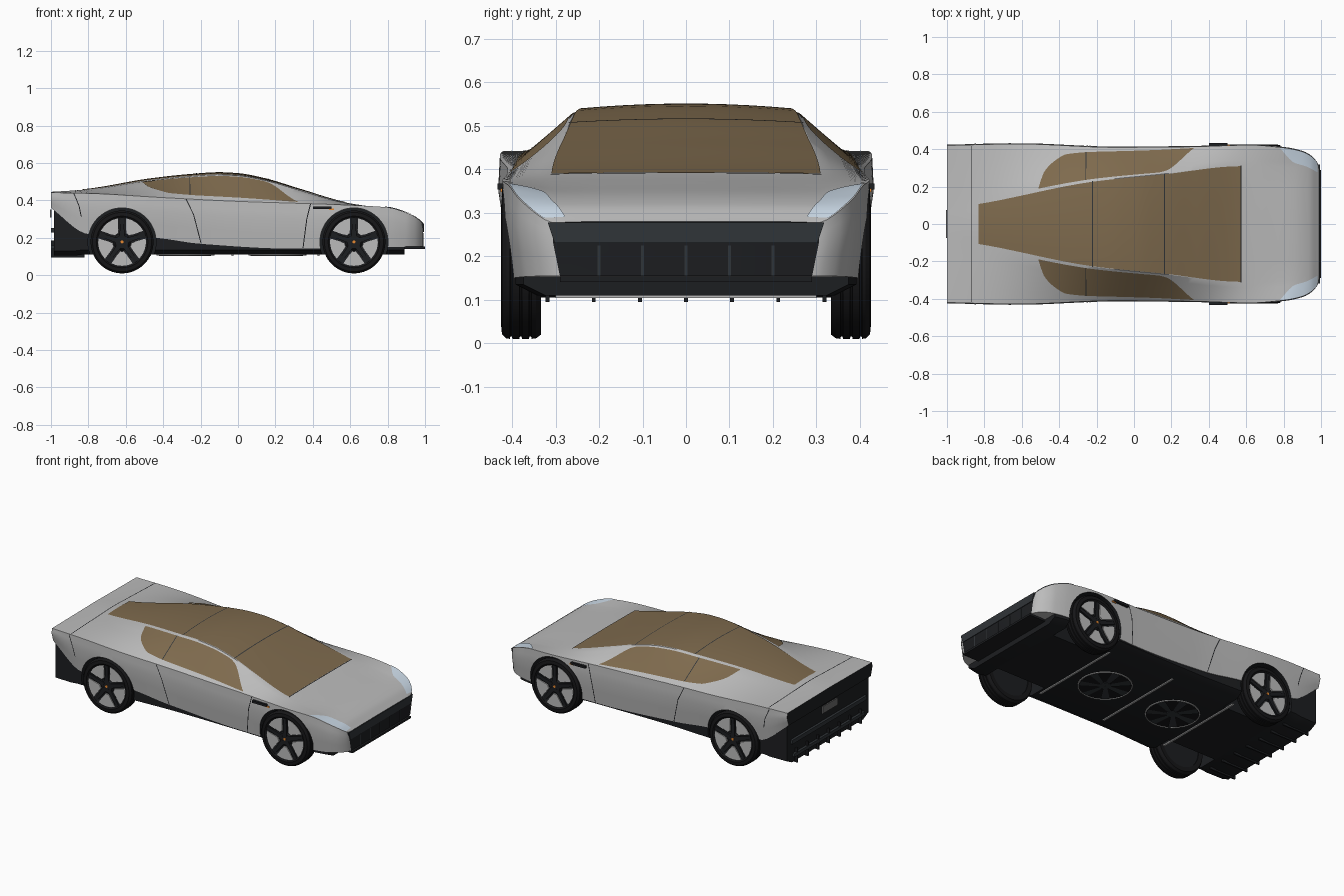
import bpy, bmesh
from math import sin, cos, pi, radians
from mathutils import Vector

if "Cube" in bpy.data.objects:
    bpy.data.objects.remove(bpy.data.objects["Cube"])

def mat(name, c):
    m = bpy.data.materials.new(name)
    m.diffuse_color = (*c, 1)
    m.use_nodes = True
    m.node_tree.nodes["Principled BSDF"].inputs["Base Color"].default_value = m.diffuse_color
    return m

BLACK = mat("black_trim", (.012, .013, .015))
DARK = mat("dark_visor", (.03, .035, .04))
TYRE = mat("tyre_rubber", (.008, .008, .009))
GLASS = mat("bronze_glass", (.21, .145, .075))
LAMP = mat("headlight_lens", (.6, .7, .8))
PAINT = mat("silver_paint", (.5, .5, .5))
AMBER = mat("amber_lamp", (.8, .25, .03))

def curve(*p):
    """Monotone smooth interpolation through (x, value) points."""
    d = [(b[1] - a[1]) / (b[0] - a[0]) for a, b in zip(p, p[1:])]
    t = [d[0]] + [2*a*b/(a + b) if a*b > 0 else 0 for a, b in zip(d, d[1:])] + [d[-1]]
    def f(x):
        x = min(max(x, p[0][0]), p[-1][0])
        i = max(k for k in range(len(d)) if p[k][0] <= x)
        h = p[i+1][0] - p[i][0]
        s = (x - p[i][0]) / h
        return ((2*s**3 - 3*s*s + 1)*p[i][1] + (s**3 - 2*s*s + s)*h*t[i]
                + (3*s*s - 2*s**3)*p[i+1][1] + (s**3 - s*s)*h*t[i+1])
    return f

def build(name, verts, faces, mats=(), smooth=True, fix=True):
    me = bpy.data.meshes.new(name)
    me.from_pydata([tuple(v) for v in verts], [], faces)
    for m in mats:
        me.materials.append(m)
    if fix:
        bm = bmesh.new(); bm.from_mesh(me)
        bmesh.ops.recalc_face_normals(bm, faces=bm.faces)
        bm.to_mesh(me); bm.free()
    ob = bpy.data.objects.new(name, me)
    bpy.context.collection.objects.link(ob)
    if smooth:
        shade(ob)
    return ob

def shade(ob):
    bpy.ops.object.select_all(action='DESELECT')
    ob.select_set(True)
    bpy.context.view_layer.objects.active = ob
    bpy.ops.object.shade_smooth_by_angle(angle=radians(28))

def boxes(name, items, m):
    """Several (centre, size) boxes in one object."""
    V, F = [], []
    for c, s in items:
        n = len(V)
        V += [[c[k] + s[k]*(((i >> k) & 1) - .5) for k in range(3)] for i in range(8)]
        F += [[n + j for j in q] for q in ((0, 1, 3, 2), (4, 6, 7, 5), (0, 4, 5, 1), (2, 3, 7, 6), (0, 2, 6, 4), (1, 5, 7, 3))]
    return build(name, V, F, [m] if m else [], smooth=False)

# Body lines: roof centre, roof rail, shoulder and sill along x
zt = curve((-1, .446), (-.83, .457), (-.47, .515), (-.26, .538), (-.1, .548), (.0, .543), (.14, .517),
           (.33, .46), (.57, .39), (.72, .366), (.86, .345), (.94, .318), (.99, .28))
yr = curve((-1, .085), (-.83, .108), (-.22, .228), (.16, .268), (.57, .312), (.9, .3), (.99, .27))
drop = curve((-1, .001), (-.5, .008), (-.1, .011), (.2, .008), (.57, .003), (.99, .001))
ys = curve((-1, .42), (-.62, .428), (-.1, .41), (.3, .413), (.62, .422), (.8, .408), (.9, .387), (.95, .36), (.98, .325), (.99, .302))
zs = curve((-1, .442), (-.8, .438), (-.4, .415), (0, .395), (.57, .376), (.8, .363), (.9, .335), (.95, .31), (.99, .275))
zb = curve((-1, .36), (-.8, .22), (-.44, .2), (-.2, .168), (.3, .142), (.8, .15), (.99, .155))

def surf(x, u):
    """Point on the body: |u| 0 centre, 1 rail, 2 shoulder, 3 mid side, 4 sill."""
    a = abs(u)
    s, h = ys(x), zs(x)
    P = [(0, 0), (yr(x), zt(x) - drop(x)), (s, h), (s + .004, h - .35*(h - zb(x))), (s - .012, zb(x))]
    if a <= 1:
        y, z = a*P[1][0], zt(x) - drop(x)*a*a
    else:
        i = min(int(a), 3)
        y, z = (P[i][k] + (P[i+1][k] - P[i][k])*(a - i) for k in (0, 1))
    return Vector((x, y if u >= 0 else -y, z))

def patch(name, fns, m, n=40, k=8, off=.003):
    """Thin skins following the body; each fn maps (s, t) to (x, u)."""
    V, F = [], []
    for f in fns:
        b = len(V)
        for i in range(n + 1):
            for j in range(k + 1):
                x, u = f(i/n, j/k)
                e = .002
                nrm = (surf(x + e, u) - surf(x - e, u)).cross(surf(x, u + e) - surf(x, u - e)).normalized()
                V.append(surf(x, u) + nrm*off)
        F += [[b + i*(k+1) + j, b + (i+1)*(k+1) + j, b + (i+1)*(k+1) + j + 1, b + i*(k+1) + j + 1]
              for i in range(n) for j in range(k)]
    return build(name, V, F, [m], fix=False)

def loft(name, rings, mats, capmat=0):
    n = len(rings[0])
    V = [v for r in rings for v in r]
    F = [[i*n + j, i*n + (j+1) % n, (i+1)*n + (j+1) % n, (i+1)*n + j] for i in range(len(rings)-1) for j in range(n)]
    F += [list(range(n)), [len(V) - n + j for j in range(n)]]
    ob = build(name, V, F, mats, smooth=False)
    for p in ob.data.polygons[-2:]:
        p.material_index = capmat
    return ob

# Painted shell and black lower tub
xs = [-1 + i*.03 for i in range(61)] + [.83 + i*.01 for i in range(17)]
us = [-4, -3.5, -3, -2.5, -2, -1.75, -1.5, -1.25, -1, -.66, -.33]
us = us + [0] + [-u for u in reversed(us)]
body = loft("body_shell", [[surf(x, u) for u in us] for x in xs], [PAINT, BLACK], 1)
def tub_ring(x):
    w, b = ys(x) - .016, .11 if x > -.85 else .105
    half = [(w, zb(x) + .02), (w, b + .025), (w - .05, b)]
    return [(x, y, z) for y, z in half] + [(x, -y, z) for y, z in reversed(half)]
tub = loft("lower_tub", [tub_ring(-.985 + i*.0375) for i in range(51)], [BLACK, BLACK])

# Wheel arches cut from both
V, F = [], []
for wx in (-.62, .62):
    for s in (-1, 1):
        b = len(V)
        V += [(wx + .182*cos(2*pi*i/64), s*y, .178 + .182*sin(2*pi*i/64)) for y in (.24, .6) for i in range(64)]
        F += [[b + i, b + (i+1) % 64, b + 64 + (i+1) % 64, b + 64 + i] for i in range(64)]
        F += [list(range(b, b + 64)), list(range(b + 64, b + 128))]
cutter = build("arch_cutter", V, F, [PAINT, BLACK], smooth=False)
cutter.hide_render = True
for p in cutter.data.polygons:
    p.material_index = 1
for ob in (body, tub):
    md = ob.modifiers.new("arches", 'BOOLEAN')
    md.operation, md.solver, md.object = 'DIFFERENCE', 'EXACT', cutter
    bpy.context.view_layer.objects.active = ob
    bpy.ops.object.modifier_apply(modifier=md.name)
    shade(ob)
bpy.data.objects.remove(cutter)

# Glass: one long roof panel and two side windows
patch("roof_glass", [lambda s, t: (-.83 + 1.4*s, 1.98*t - .99)], GLASS, 60, 10)
lo = curve((-.51, 1.06), (.13, 1.06), (.17, 1.1), (.32, 1.92))
hi = curve((-.51, 1.08), (-.48, 1.4), (-.42, 1.64), (-.36, 1.78), (-.2, 1.85), (.1, 1.88), (.32, 1.93))
def span(x0, x1, a, b):
    def right(s, t):
        x = x0 + (x1 - x0)*s
        return x, a(x) + (b(x) - a(x))*t
    def left(s, t):
        x, u = right(s, 1 - t)
        return x, -u
    return [right, left]
patch("side_windows", span(-.51, .32, lo, hi), GLASS, 60)
patch("headlights", span(.78, .978, curve((.78, 1.96), (.86, 1.25), (.978, 1.05)), lambda x: 1.99), LAMP, 24)

# Panel gaps
def gap(x0, x1, u0, u1):
    f = lambda s, t: (x0 + (x1 - x0)*t + .005*s, u0 + (u1 - u0)*t)
    return [f, lambda s, t: (f(s, 1 - t)[0], -f(s, 1 - t)[1])]
patch("glass_seams", gap(-.225, -.225, 0, 1) + gap(.16, .16, 0, 1) + gap(-.26, -.26, 1.06, 1.83), DARK, 1, 12, .0045)
patch("panel_gaps", gap(-.28, -.2, 2.02, 3.98) + gap(.385, .345, 2.02, 3.98) + gap(-.87, -.87, 0, 1.98)
      + gap(-.88, -.84, 2.05, 3.4) + gap(.57, .57, 0, 1), BLACK, 1, 24, .002)

# Nose: visor, grille ribs and splitter
vis = [(-.318, .278), (.318, .278), (.302, .23), (-.302, .23)]
build("front_visor", [(x, y, z) for x in (.972, .994) for y, z in vis],
      [[0, 1, 2, 3], [4, 5, 6, 7]] + [[i, (i+1) % 4, 4 + (i+1) % 4, 4 + i] for i in range(4)], [DARK], smooth=False)
boxes("grille_ribs", [((.989, y*.1, .19), (.006, .006, .07)) for y in range(-2, 3)], DARK)
boxes("splitter", [((.9, 0, .147), (.2, .58, .012)), ((.86, 0, .13), (.06, .64, .03))], BLACK)

# Tail: ledges, plate and diffuser fins
boxes("tail_ledges", [((-.985, 0, .24), (.03, .74, .025)), ((-.985, 0, .15), (.03, .7, .02))], DARK)
boxes("tail_plate", [((-1, 0, .33), (.008, .15, .045))], mat("plate_grey", (.15, .15, .15)))
boxes("diffuser_fins", [((-.91, y*.106, .14), (.18, .009, .09)) for y in range(-3, 4)], BLACK)

# Side cameras and lamps
boxes("side_cameras", [((.45, s*.424, .36), (.1, .018, .014)) for s in (-1, 1)], BLACK)
boxes("side_markers", [((.5, s*.42, .352), (.025, .012, .008)) for s in (-1, 1)], AMBER)

# Underside: cross bars and two fans
boxes("floor_bars", [((x, 0, .108), (.012, .6, .008)) for x in (.43, -.03, -.47)], PAINT)
def lathe(V, F, prof, n, place, closed=True):
    b, k = len(V), len(prof)
    V += [place(r*cos(2*pi*i/n), r*sin(2*pi*i/n), h) for i in range(n) for r, h in prof]
    F += [[b + i*k + j, b + ((i+1) % n)*k + j, b + ((i+1) % n)*k + (j+1) % k, b + i*k + (j+1) % k]
          for i in range(n) for j in range(k if closed else k - 1)]
for part, m in (("fan_rings", PAINT), ("fan_wells", TYRE), ("fan_blades", DARK)):
    V, F = [], []
    for cx in (.21, -.28):
        at = lambda a, b, h: (cx + a, b, h)
        if part == "fan_rings":
            lathe(V, F, [(.155, .112), (.155, .105), (.149, .105), (.149, .112)], 48, at)
        elif part == "fan_wells":
            lathe(V, F, [(.001, .112), (.001, .1085), (.149, .1085), (.149, .112)], 48, at)
        else:
            lathe(V, F, [(.001, .108), (.001, .104), (.035, .104), (.035, .108)], 32, at)
            for k in range(7):
                b = len(V)
                V += [at(r*cos(k*2*pi/7 + a), r*sin(k*2*pi/7 + a), h)
                      for r, a, h in ((.03, 0, .107), (.145, .25, .107), (.145, .6, .104), (.03, .8, .104))]
                F.append([b, b + 1, b + 2, b + 3])
    build(part, V, F, [m])

# Wheels: grooved tyre, dark rim, five pale inserts, hub
tyre = [(.13, .335), (.158, .333), (.167, .345)]
for g in (.358, .38, .402):
    tyre += [(.168, g - .003), (.163, g - .002), (.163, g + .002), (.168, g + .003)]
tyre += [(.167, .413), (.158, .423), (.138, .425), (.13, .418)]
for part, m in (("tyres", TYRE), ("rims", BLACK), ("rim_inserts", PAINT), ("wheel_nuts", AMBER)):
    V, F = [], []
    for wx in (-.62, .62):
        for s in (-1, 1):
            at = lambda a, b, h: (wx + a, s*h, .178 + b)
            if part == "tyres":
                lathe(V, F, tyre, 64, at)
            elif part == "rims":
                lathe(V, F, [(.001, .34), (.133, .34), (.135, .42), (.128, .416), (.045, .408), (.036, .42), (.001, .42)], 64, at)
                for k in range(5):
                    b, q = len(V), k*2*pi/5 + pi/2
                    V += [at(r*cos(q) - w*sin(q), r*sin(q) + w*cos(q), h) for h in (.405, .421)
                          for r, w in ((.02, -.014), (.13, -.009), (.13, .009), (.02, .014))]
                    F += [[b + i for i in f] for f in ((0, 1, 2, 3), (4, 5, 6, 7), (0, 1, 5, 4), (1, 2, 6, 5), (2, 3, 7, 6), (3, 0, 4, 7))]
            elif part == "rim_inserts":
                for k in range(5):
                    b, q = len(V), k*2*pi/5 + pi/2 + pi/5
                    V += [at(r*cos(q + a*w), r*sin(q + a*w), h) for h in (.405, .418)
                          for r, w in ((.05, .22), (.128, .46)) for a in (-1, -.5, 0, .5, 1)]
                    o = [0, 1, 2, 3, 4, 9, 8, 7, 6, 5]
                    F += [[b + i for i in o], [b + 10 + i for i in o]]
                    F += [[b + i, b + j, b + 10 + j, b + 10 + i] for i, j in zip(o, o[1:] + o[:1])]
            else:
                lathe(V, F, [(.001, .42), (.008, .42), (.008, .423), (.001, .423)], 16, at)
    build(part, V, F, [m])
